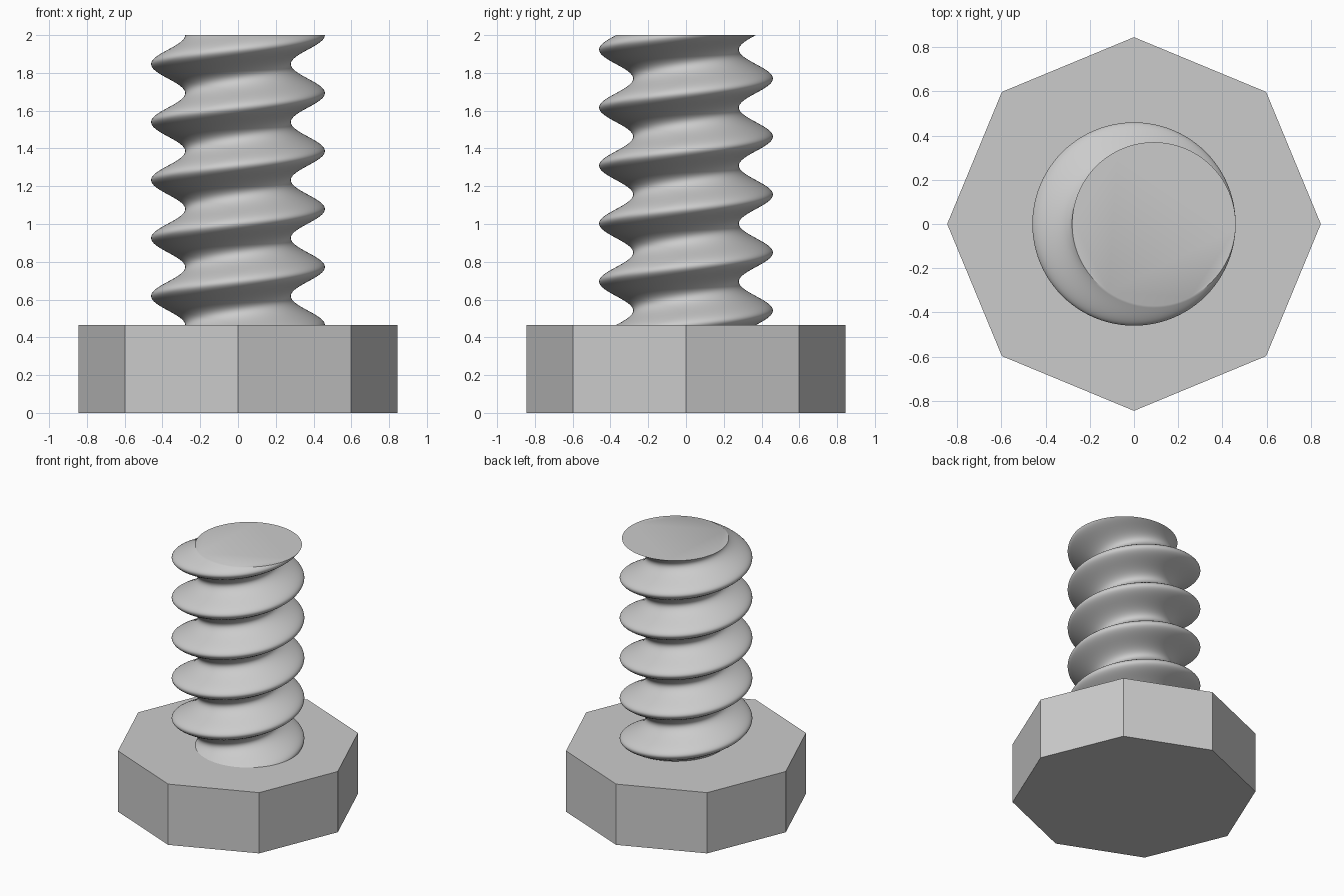
import bpy
import bmesh
import math

if "Cube" in bpy.data.objects:
    bpy.data.objects.remove(bpy.data.objects["Cube"])

HEAD_RADIUS, HEAD_TOP, TOP = 0.845, 0.465, 2.0
CORE_RADIUS, OFFSET, TURNS = 0.37, 0.09, 5
SIDES, STEPS_PER_TURN, SUNK_STEPS = 96, 60, 4

grey = bpy.data.materials.new("plain_grey")
grey.use_nodes = True
grey.diffuse_color = (0.6, 0.6, 0.6, 1)
grey.node_tree.nodes["Principled BSDF"].inputs["Base Color"].default_value = (0.6, 0.6, 0.6, 1)


def ring(bm, sides, radius, z, cx=0.0, cy=0.0):
    angles = [math.tau * i / sides for i in range(sides)]
    return [bm.verts.new((cx + radius * math.cos(a), cy + radius * math.sin(a), z)) for a in angles]


def loft(name, bm, rings):
    """Skin a stack of rings and cap both ends."""
    for low, high in zip(rings, rings[1:]):
        n = len(low)
        for i in range(n):
            j = (i + 1) % n
            bm.faces.new((low[i], low[j], high[j], high[i]))
    bm.faces.new(rings[0][::-1])
    bm.faces.new(rings[-1])
    mesh = bpy.data.meshes.new(name)
    bm.to_mesh(mesh)
    bm.free()
    mesh.materials.append(grey)
    obj = bpy.data.objects.new(name, mesh)
    bpy.context.collection.objects.link(obj)
    return obj


# Octagonal bolt head, corners on the axes
bm = bmesh.new()
loft("bolt_head", bm, [ring(bm, 8, HEAD_RADIUS, z) for z in (0, HEAD_TOP)])

# Threaded shaft: an off-centre disc swept up a helix, sunk slightly into the head
bm = bmesh.new()
steps = TURNS * STEPS_PER_TURN
rings = []
for k in range(-SUNK_STEPS, steps + 1):
    turn = math.tau * k / STEPS_PER_TURN
    z = HEAD_TOP + (TOP - HEAD_TOP) * k / steps
    rings.append(ring(bm, SIDES, CORE_RADIUS, z, OFFSET * math.cos(turn), OFFSET * math.sin(turn)))
shaft = loft("threaded_shaft", bm, rings)

# Smooth the thread, keeping the end cap edge sharp
bpy.ops.object.select_all(action="DESELECT")
shaft.select_set(True)
bpy.context.view_layer.objects.active = shaft
bpy.ops.object.shade_smooth_by_angle(angle=math.radians(35))
